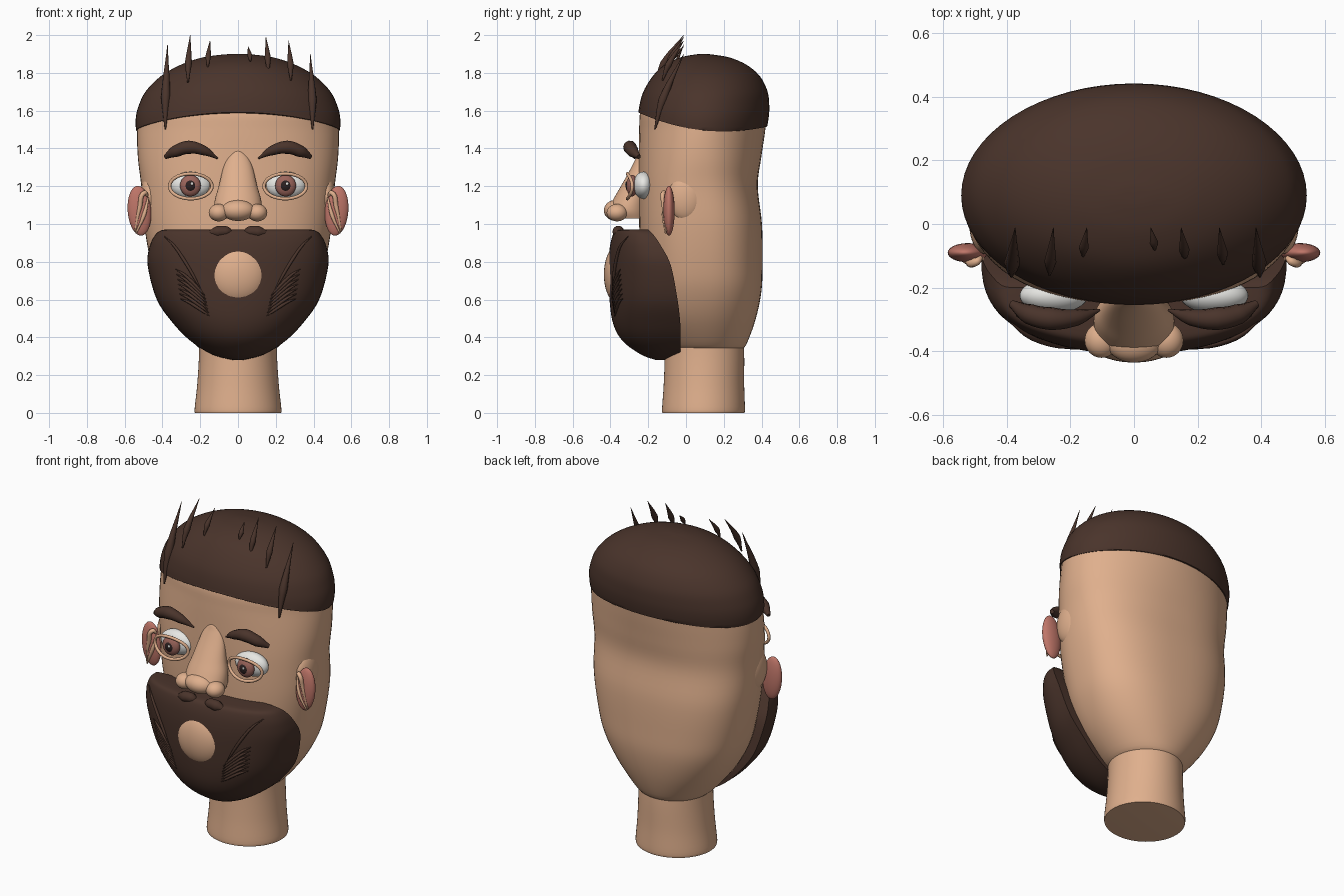
import bpy, bmesh
from math import cos, sin, pi, copysign

if "Cube" in bpy.data.objects:
    bpy.data.objects.remove(bpy.data.objects["Cube"])


def material(name, rgb):
    m = bpy.data.materials.new(name)
    m.use_nodes = True
    m.diffuse_color = (*rgb, 1)
    m.node_tree.nodes["Principled BSDF"].inputs["Base Color"].default_value = (*rgb, 1)
    return m


SKIN = material("skin", (0.74, 0.43, 0.265))
HAIR = material("dark brown hair", (0.068, 0.034, 0.024))
PINK = material("ear pink", (0.52, 0.18, 0.14))
WHITE = material("eye white", (0.82, 0.82, 0.79))
IRIS = material("iris red brown", (0.33, 0.13, 0.105))
PUPIL = material("pupil black", (0.025, 0.015, 0.015))


def finish(ob, name, mat, angle=0.8):
    ob.name = name
    ob.data.materials.clear()
    ob.data.materials.append(mat)
    bpy.ops.object.select_all(action="DESELECT")
    ob.select_set(True)
    bpy.context.view_layer.objects.active = ob
    bpy.ops.object.shade_smooth_by_angle(angle=angle)
    return ob


def ellipsoid(name, mat, loc, scale, rot=(0, 0, 0)):
    bpy.ops.mesh.primitive_uv_sphere_add(segments=32, ring_count=20, location=loc, rotation=rot)
    ob = bpy.context.object
    ob.scale = scale
    return finish(ob, name, mat)


def resample(rows, steps=5):
    """Smooth rows of numbers with a Catmull-Rom spline."""
    out = []
    for i in range(len(rows) - 1):
        quad = [rows[max(i - 1, 0)], rows[i], rows[i + 1], rows[min(i + 2, len(rows) - 1)]]
        for k in range(steps):
            t = k / steps
            out.append([b + t / 2 * (c - a + t * (2*a - 5*b + 4*c - d + t * (3*(b - c) + d - a)))
                        for a, b, c, d in zip(*quad)])
    return out + [list(rows[-1])]


def full_ring(z, w, front, back, power=1, n=64):
    """Ellipse, squarer when power is below one."""
    mid, depth = (front + back) / 2, (back - front) / 2
    ring = []
    for k in range(n):
        c, s = cos(2 * pi * k / n), sin(2 * pi * k / n)
        ring.append((w * copysign(abs(c) ** power, c), mid + depth * copysign(abs(s) ** power, s), z))
    return ring


def front_ring(z, w, front, back, n=40):
    return [(w * cos(pi*k/n), back - (back - front) * max(sin(pi*k/n), 0) ** 0.7, z)
            for k in range(n, -1, -1)]


def loft(name, mat, rows, ring=full_ring, rule=None):
    """Skin rows of (height, half width, front, back) into a closed body."""
    bm = bmesh.new()
    rings = [[bm.verts.new(p) for p in ring(*r)] for r in resample(rows)]
    for a, b in zip(rings, rings[1:]):
        n = len(a)
        for k in range(n):
            bm.faces.new((a[k], a[(k + 1) % n], b[(k + 1) % n], b[k]))
    bm.faces.new(rings[0][::-1])
    bm.faces.new(rings[-1])
    if rule:
        for v in bm.verts:
            v.co.z = max(v.co.z, rule(v.co))
    bmesh.ops.recalc_face_normals(bm, faces=bm.faces)
    me = bpy.data.meshes.new(name)
    bm.to_mesh(me)
    bm.free()
    ob = bpy.data.objects.new(name, me)
    bpy.context.collection.objects.link(ob)
    return finish(ob, name, mat)


def strand(name, mat, points, radii, closed=False, res=6):
    """Tapered round strand through the points."""
    cu = bpy.data.curves.new(name, "CURVE")
    cu.dimensions = "3D"
    cu.bevel_depth, cu.bevel_resolution, cu.resolution_u = 1, 3, res
    cu.use_fill_caps = not closed
    sp = cu.splines.new("BEZIER")
    sp.use_cyclic_u = closed
    sp.bezier_points.add(len(points) - 1)
    for bp, p, r in zip(sp.bezier_points, points, radii):
        bp.co, bp.radius = p, r
        bp.handle_left_type = bp.handle_right_type = "AUTO"
    ob = bpy.data.objects.new(name, cu)
    bpy.context.collection.objects.link(ob)
    bpy.ops.object.select_all(action="DESELECT")
    ob.select_set(True)
    bpy.context.view_layer.objects.active = ob
    bpy.ops.object.convert(target="MESH")
    return finish(bpy.context.object, name, mat)


# Neck and head
loft("neck", SKIN, [(0, .222, -.12, .304), (.015, .23, -.127, .312), (.15, .216, -.118, .308),
                    (.32, .206, -.112, .308), (.5, .206, -.11, .3)])
loft("head", SKIN, [(.33, .17, -.07, .28, 1), (.36, .225, -.12, .318, .98), (.5, .34, -.2, .37, .9),
                    (.65, .42, -.23, .4, .84), (.8, .463, -.24, .405, .82), (1, .497, -.248, .402, .82),
                    (1.2, .512, -.25, .38, .86), (1.35, .53, -.25, .398, .93), (1.5, .534, -.248, .42, 1),
                    (1.6, .52, -.24, .425, 1), (1.7, .44, -.19, .38, 1), (1.76, .2, -.05, .25, 1)])

# Hair cap with a hairline that rises toward the forehead
loft("hair_cap", HAIR, [(1.47, .538, -.254, .42), (1.55, .542, -.254, .436), (1.62, .528, -.248, .441),
                        (1.7, .49, -.226, .432), (1.78, .412, -.178, .393), (1.84, .31, -.118, .325),
                        (1.88, .195, -.035, .235), (1.897, .08, .045, .14), (1.9, .005, .09, .1)],
     rule=lambda p: 1.49 + .49 * (p.y - .2) ** 2)

# Hair spikes: side position, base height, tip height, base depth
for x, low, high, y in [(-.385, 1.5, 1.95, -.165), (-.265, 1.75, 2, -.16), (-.16, 1.83, 1.97, -.1),
                        (.065, 1.86, 1.94, -.08), (.16, 1.8, 1.99, -.11), (.28, 1.76, 1.97, -.125),
                        (.395, 1.5, 1.9, -.165)]:
    lean = .012 if x < 0 else -.012
    r = .011 + .032 * (high - low)
    strand("hair_spike", HAIR,
           [(x, y, low), (x + lean * .2, y * .74, low + (high - low) * .4), (x + lean, -.012, high)],
           (.004, r, .001))

# Beard and mouth
beard_rows = [(.28, .03, -.16, -.05), (.31, .14, -.24, -.03), (.38, .25, -.335, -.03),
              (.47, .34, -.385, -.03), (.6, .43, -.405, -.045), (.78, .478, -.41, -.08),
              (.88, .468, -.403, -.13), (.94, .44, -.388, -.17), (.965, .41, -.37, -.195),
              (.972, .37, -.34, -.2)]
loft("beard", HAIR, beard_rows, front_ring)
ellipsoid("mouth_area", SKIN, (0, -.35, .733), (.157, .085, .162))


def beard_y(x, z):
    for a, b in zip(beard_rows, beard_rows[1:]):
        if a[0] <= z <= b[0]:
            t = (z - a[0]) / (b[0] - a[0])
            w, front, back = [p + (q - p) * t for p, q in zip(a[1:], b[1:])]
            return back - (back - front) * max(1 - (x / w) ** 2, 0) ** .35


# Nose
loft("nose_bridge", SKIN, [(1.03, .11, -.39, -.2), (1.07, .126, -.412, -.2), (1.13, .122, -.385, -.2),
                           (1.2, .102, -.345, -.2), (1.29, .08, -.295, -.2),
                           (1.35, .058, -.265, -.2), (1.385, .03, -.25, -.2), (1.392, .005, -.23, -.2)])
ellipsoid("nose_tip", SKIN, (0, -.37, 1.072), (.088, .065, .056))

for s, side in ((1, "left"), (-1, "right")):
    ellipsoid(side + "_nostril", SKIN, (s * .102, -.365, 1.06), (.053, .055, .046))

    # Eye with iris, pupil and lid rim
    ellipsoid(side + "_eyeball", WHITE, (s * .252, -.225, 1.205), (.107, .055, .072))
    ellipsoid(side + "_iris", IRIS, (s * .252, -.285, 1.203), (.055, .03, .057))
    ellipsoid(side + "_pupil", PUPIL, (s * .252, -.304, 1.203), (.029, .016, .031))
    ellipsoid(side + "_eye_glint", WHITE, (s * .252 + .008, -.319, 1.213), (.007, .004, .008))
    rim = [2 * pi * k / 16 for k in range(16)]
    strand(side + "_eyelid_rim", SKIN,
           [(s * .25 + .112 * cos(a), -.285 - .025 * sin(a) ** 2, 1.2 + .066 * sin(a)) for a in rim],
           [.009] * 16, closed=True)

    # Arched eyebrow
    strand(side + "_eyebrow", HAIR,
           [(s * .108, -.27, 1.347), (s * .18, -.293, 1.388), (s * .26, -.297, 1.406),
            (s * .33, -.282, 1.385), (s * .385, -.25, 1.355)], (.004, .026, .036, .032, .012))

    # Ear: base bump, inner shell and folds
    ellipsoid(side + "_ear_base", SKIN, (s * .465, 0, 1.14), (.052, .095, .125))
    ellipsoid(side + "_ear", PINK, (s * .522, -.09, 1.07), (.062, .03, .132), (0, s * .08, 0))
    strand(side + "_ear_fold", SKIN,
           [(s * .48, -.105, 1.15), (s * .495, -.118, 1.165), (s * .52, -.117, 1.09),
            (s * .545, -.105, .96)], (.007, .013, .012, .004))
    strand(side + "_ear_inner_fold", SKIN,
           [(s * .475, -.108, 1.14), (s * .497, -.118, 1.05), (s * .54, -.108, .95)], (.005, .011, .004))

    # Moustache leaf
    strand(side + "_moustache", HAIR,
           [(s * .018, -.355, .943), (s * .06, -.358, .96), (s * .11, -.358, .958),
            (s * .175, -.355, .943)], (.004, .029, .032, .003))

    # Whiskers over the beard cheek: one long strand, then a lower fan
    ends = [(.39, .935, .19, .64)]
    ends += [(.33 - .004 * i, .76 - .026 * i, .175 - .004 * i, .62 - .018 * i) for i in range(7)]
    for x0, z0, x1, z1 in ends:
        path = [(x0 + (x1 - x0) * k / 4, z0 + (z1 - z0) * (k / 4) ** 1.3) for k in range(5)]
        strand(side + "_whisker", HAIR, [(s * x, beard_y(x, z) - .008, z) for x, z in path],
               (.002, .007, .009, .008, .002), res=4)
